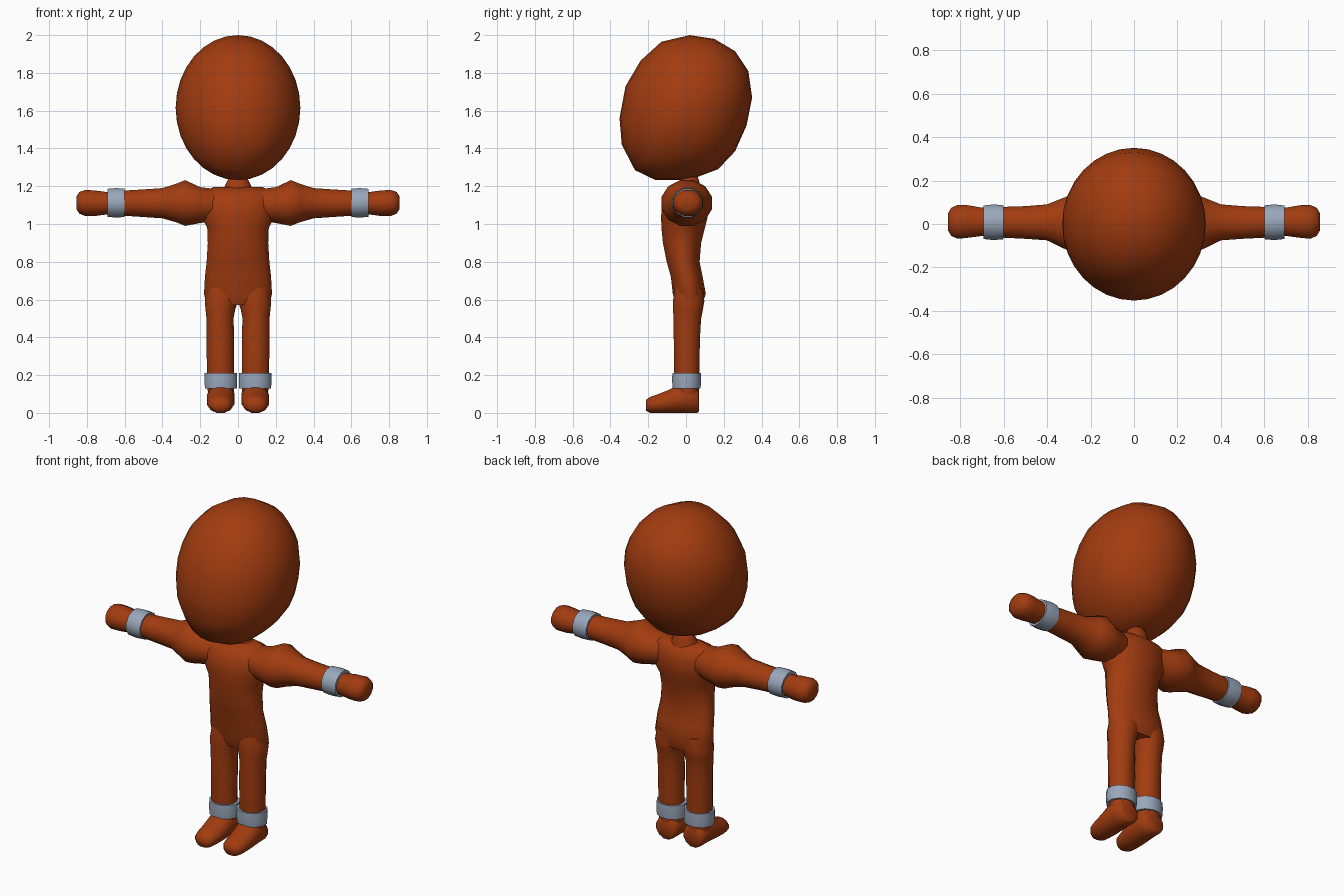
import bpy, bmesh, math


def material(name, rgb):
    m = bpy.data.materials.new(name)
    m.diffuse_color = (*rgb, 1)
    return m


SKIN = material("rust brown", (0.36, 0.045, 0.005))
METAL = material("blue grey", (0.32, 0.39, 0.50))


def make_object(name, bm, mat, angle, mirror):
    bmesh.ops.recalc_face_normals(bm, faces=bm.faces)
    mesh = bpy.data.meshes.new(name)
    bm.to_mesh(mesh)
    bm.free()
    mesh.materials.append(mat)
    obj = bpy.data.objects.new(name, mesh)
    bpy.context.collection.objects.link(obj)
    bpy.ops.object.select_all(action='DESELECT')
    obj.select_set(True)
    bpy.context.view_layer.objects.active = obj
    bpy.ops.object.shade_smooth_by_angle(angle=math.radians(angle))
    if mirror:
        mod = obj.modifiers.new("mirror", 'MIRROR')
        mod.use_axis[0] = True
        mod.use_clip = False
        mod.use_mirror_merge = False
    return obj


def skin_rings(bm, rings, cap=True):
    loops = [[bm.verts.new(p) for p in ring] for ring in rings]
    n = len(loops[0])
    for a, b in zip(loops, loops[1:]):
        for i in range(n):
            j = (i + 1) % n
            bm.faces.new((a[i], a[j], b[j], b[i]))
    if cap:
        bm.faces.new(loops[0])
        bm.faces.new(loops[-1])


def loft(name, axis, sections, mat=SKIN, sides=12, angle=65, mirror=False):
    """Each section: position on axis, then min/max of the other two axes."""
    bm = bmesh.new()
    rings = []
    for t, u0, u1, v0, v1 in sections:
        ring = []
        for i in range(sides):
            a = 2 * math.pi * (i + 0.5) / sides
            # widen so that the flat sides reach the given limits
            k = 1 / math.cos(math.pi / sides)
            u = (u0 + u1) / 2 + (u1 - u0) / 2 * math.cos(a) * k
            v = (v0 + v1) / 2 + (v1 - v0) / 2 * math.sin(a) * k
            p = [u, v]
            p.insert(axis, t)
            ring.append(p)
        rings.append(ring)
    skin_rings(bm, rings)
    return make_object(name, bm, mat, angle, mirror)


# Head: side outline (y, z), shrunk towards both cheeks
outline = [(0.02, 2.0), (0.15, 1.98), (0.26, 1.915), (0.33, 1.81), (0.35, 1.67),
           (0.32, 1.52), (0.26, 1.385), (0.17, 1.29), (0.05, 1.245), (-0.03, 1.232),
           (-0.16, 1.232), (-0.27, 1.285), (-0.34, 1.42), (-0.352, 1.56),
           (-0.32, 1.73), (-0.24, 1.865), (-0.13, 1.965)]
bm = bmesh.new()
rings = []
for i in range(17):
    a = -math.pi / 2 + math.pi * i / 16
    s = max(math.cos(a), 0.002)
    rings.append([(0.33 * math.sin(a), y * s, 1.615 + (z - 1.615) * s) for y, z in outline])
skin_rings(bm, rings)
make_object("head", bm, SKIN, 65, False)

# Neck stub
loft("neck", 2, [(1.15, -0.085, 0.085, -0.06, 0.09), (1.20, -0.07, 0.07, -0.045, 0.075),
                 (1.225, -0.058, 0.058, -0.035, 0.07), (1.25, -0.045, 0.045, -0.02, 0.062),
                 (1.263, -0.02, 0.02, 0.0, 0.045)])

# Torso
loft("torso", 2, [(0.57, -0.165, 0.165, -0.05, 0.085), (0.63, -0.18, 0.18, -0.07, 0.105),
                  (0.72, -0.175, 0.175, -0.08, 0.088), (0.80, -0.166, 0.166, -0.102, 0.072),
                  (0.90, -0.16, 0.16, -0.122, 0.08), (0.98, -0.163, 0.163, -0.13, 0.10),
                  (1.04, -0.195, 0.195, -0.132, 0.115), (1.12, -0.20, 0.20, -0.125, 0.115),
                  (1.17, -0.19, 0.19, -0.085, 0.095), (1.195, -0.13, 0.13, -0.04, 0.06)],
     sides=16)

# Arms with round shoulders and fists
loft("arm", 0, [(0.12, -0.09, 0.09, 1.02, 1.185), (0.20, -0.11, 0.115, 1.005, 1.195),
                (0.28, -0.13, 0.138, 0.99, 1.232), (0.33, -0.11, 0.118, 1.01, 1.212),
                (0.40, -0.075, 0.09, 1.03, 1.19), (0.50, -0.068, 0.082, 1.037, 1.183),
                (0.62, -0.062, 0.078, 1.045, 1.176), (0.70, -0.055, 0.075, 1.05, 1.17),
                (0.76, -0.063, 0.086, 1.042, 1.178), (0.81, -0.068, 0.088, 1.043, 1.18),
                (0.84, -0.055, 0.075, 1.055, 1.17), (0.855, -0.03, 0.05, 1.078, 1.147)],
     mirror=True)

# Legs
loft("leg", 2, [(0.08, 0.022, 0.158, -0.05, 0.068), (0.20, 0.022, 0.165, -0.062, 0.07),
                (0.40, 0.02, 0.166, -0.065, 0.074), (0.50, 0.024, 0.167, -0.067, 0.08),
                (0.55, 0.014, 0.172, -0.068, 0.09), (0.59, 0.0, 0.176, -0.069, 0.097),
                (0.66, 0.0, 0.165, -0.06, 0.09)], mirror=True)

# Feet, from heel to toe
loft("foot", 1, [(0.07, 0.04, 0.14, 0.01, 0.10), (0.06, 0.025, 0.155, 0.0, 0.13),
                 (0.0, 0.018, 0.162, 0.0, 0.16), (-0.05, 0.018, 0.164, 0.0, 0.145),
                 (-0.09, 0.02, 0.164, 0.0, 0.122), (-0.15, 0.026, 0.16, 0.0, 0.098),
                 (-0.19, 0.036, 0.15, 0.0, 0.085), (-0.213, 0.058, 0.128, 0.012, 0.068)],
     mirror=True)

# Wrist and ankle cuffs
loft("wrist_cuff", 0, [(0.60, -0.07, 0.086, 1.037, 1.187), (0.645, -0.074, 0.09, 1.034, 1.19),
                       (0.692, -0.069, 0.085, 1.038, 1.186)],
     mat=METAL, angle=40, mirror=True)
loft("ankle_cuff", 2, [(0.13, 0.006, 0.175, -0.07, 0.077), (0.17, 0.004, 0.178, -0.074, 0.08),
                       (0.212, 0.006, 0.176, -0.072, 0.078)],
     mat=METAL, angle=40, mirror=True)
